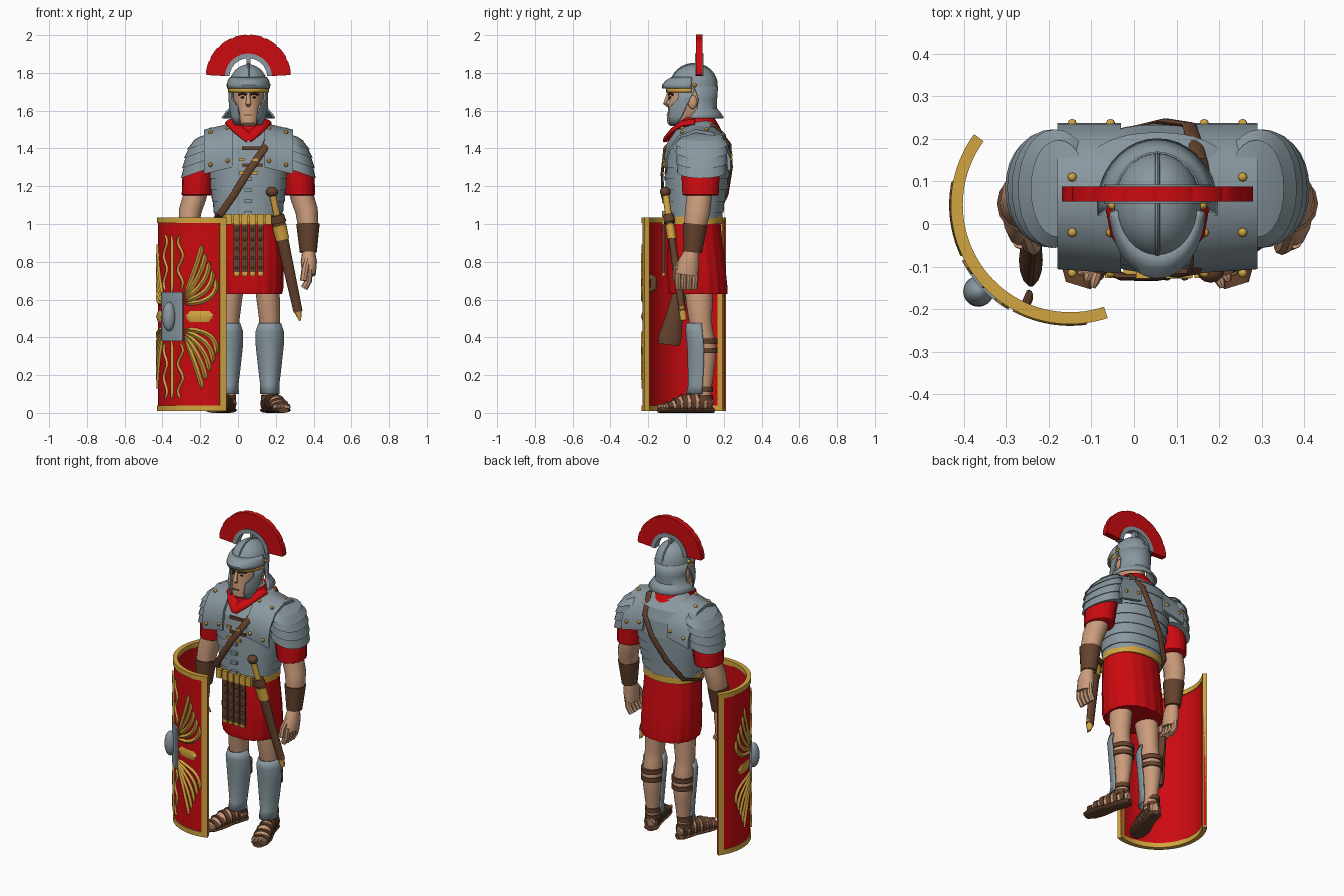
import bpy, bmesh, math
from mathutils import Vector as V, Matrix
CX, BOTH = 0.055, (1, -1)            # body's mirror axis, both sides
def mat(name, *rgb):
    m = bpy.data.materials.new(name)
    m.diffuse_color = (*rgb, 1)
    return m
RED, STEEL, GOLD = mat("red cloth", .60, .003, .005), mat("steel grey", .25, .315, .35), mat("gold", .65, .375, .05)
BROWN, SKIN, DARK = mat("brown leather", .13, .055, .027), mat("skin", .60, .33, .20), mat("dark hair", .03, .016, .01)

# helpers: every shell is a list of rings, every ring a list of points
def skin(name, shells, m, sides=(1,), axis=CX, closed=True, solid=0, angle=40):
    bm = bmesh.new()
    for s in sides:
        for rings in shells:
            vs = [[bm.verts.new((axis + s * p[0], p[1], p[2])) for p in r] for r in rings]
            n = len(vs[0])
            for a, b in zip(vs, vs[1:]):
                for i in range(n if closed else n - 1):
                    bm.faces.new((a[i], a[(i + 1) % n], b[(i + 1) % n], b[i]))
            if closed:
                bm.faces.new(vs[0][::-1])
                bm.faces.new(vs[-1])
    bmesh.ops.recalc_face_normals(bm, faces=bm.faces)
    me = bpy.data.meshes.new(name)
    bm.to_mesh(me)
    bm.free()
    me.materials.append(m)
    me.shade_smooth()
    me.set_sharp_from_angle(angle=math.radians(angle))
    o = bpy.data.objects.new(name, me)
    bpy.context.collection.objects.link(o)
    if solid:
        mod = o.modifiers.new("thickness", 'SOLIDIFY')
        mod.thickness, mod.offset = solid, 0
def ell(x, y, z, rx, ry, a0=0, a1=360, n=28, e=1.0, pleat=0):
    out = []
    for i in range(n if a1 - a0 == 360 else n + 1):
        a = math.radians(a0 + (a1 - a0) * i / n)
        c, s, k = math.cos(a), math.sin(a), 1 + pleat * math.cos(18 * a)
        out.append((x + k * rx * math.copysign(abs(c) ** e, c), y + k * ry * math.copysign(abs(s) ** e, s), z))
    return out
def tube(pts, radii, ref=(0, 1, 0), n=14, turn=0, pivot=(0, 0, 0)):
    pts, rings, pv, R = [V(p) for p in pts], [], V(pivot), Matrix.Rotation(math.radians(turn), 3, 'Z')
    for i, p in enumerate(pts):
        t = (pts[min(i + 1, len(pts) - 1)] - pts[max(i - 1, 0)]).normalized()
        a = (p - V((0, .055, 1.28)) if ref == 'out' else V(ref)).cross(t).normalized()
        ra, rb = radii[i] if isinstance(radii, list) else radii
        ring = [p + a * ra * math.cos(q * math.tau / n) + t.cross(a) * rb * math.sin(q * math.tau / n) for q in range(n)]
        rings.append([R @ (q - pv) + pv for q in ring])
    return rings
def box(x, y, z, sx, sy, sz):
    return [[(x + i * sx / 2, y + j * sy / 2, z + k * sz / 2) for i, j in ((-1, -1), (1, -1), (1, 1), (-1, 1))] for k in (-1, 1)]
def ball(x, y, z, rx, ry, rz, n=12):
    return [ell(x, y, z + rz * math.sin(l), rx * math.cos(l), ry * math.cos(l), n=n) for l in (math.radians(-85 + 17 * i) for i in range(11))]
def prof(tab, z):
    for a, b in zip(tab, tab[1:]):
        if z <= b[0] + 1e-6:
            return [u + (v - u) * (z - a[0]) / (b[0] - a[0]) for u, v in zip(a, b)]
def bands(edges, fn, flare):      # stacked plates, each flared at its lower edge
    return [r for a, b in zip(edges, edges[1:]) for r in (fn(a, flare), fn(b, 0))]

# torso armour, belt, skirt
TORSO = [(1.0, .045, .17, .14), (1.1, .05, .185, .15), (1.2, .055, .2, .162), (1.3, .06, .21, .17),
         (1.4, .065, .215, .163), (1.47, .075, .19, .135), (1.52, .075, .13, .09), (1.56, .07, .07, .06)]
def torso_ring(z, f):
    _, y, rx, ry = prof(TORSO, z)
    return ell(0, y, z, rx + f, ry + f, n=40, e=.88)
skin("torso_armour", [bands([1.0, 1.06, 1.12, 1.18, 1.24, 1.3, 1.4, 1.47, 1.52, 1.56], torso_ring, .005)], STEEL)
skin("belt", [[ell(0, .045, z, .178, .149, n=40, e=.9) for z in (1.0, 1.04)]], GOLD)
skin("skirt", [[ell(.006, y, z, rx, ry, n=108, e=.9, pleat=p) for z, y, rx, ry, p in
     ((1.01, .045, .168, .138, .003), (.93, .047, .173, .143, .006), (.8, .054, .178, .152, .01), (.66, .062, .177, .158, .012), (.63, .064, .17, .155, .012))]], RED)
STRIPS = [-.062 + .042 * i for i in range(4)]
skin("apron_strips", [box(x, -.119, .875, .034, .014, .27) for x in STRIPS], BROWN)
skin("apron_studs", [ball(x, -.127, .77 + .05 * k, .009, .006, .009, 8) for x in STRIPS for k in range(5)], BROWN)
skin("apron_tips", [box(x, -.12, .735, .028, .016, .02) for x in STRIPS], GOLD)
skin("belt_plates", [box(x, -.116, 1.025, .036, .022, .055) for x in STRIPS + [-.105, .105]], GOLD)
skin("breast_clasps", [box(0, -.118, 1.06 + .06 * k, .04, .018, .018) for k in range(4)], STEEL)
skin("breast_buckles", [box(.035, -.121, z, .03, .014, .014) for z in (1.27, 1.34)], GOLD, BOTH)
skin("breast_straps", [box(.02, -.11, z, .11, .012, .018) for z in (1.31, 1.4)], BROWN)

# shoulder armour
ARC = [(-.112, 1.3), (-.116, 1.36), (-.1, 1.43), (-.05, 1.5), (.05, 1.535), (.14, 1.52), (.2, 1.46), (.235, 1.38), (.237, 1.32)]
def strap(y, z):
    yi, zi = .06 + (y - .06) * .9, 1.3 + (z - 1.3) * .93
    return [(.085, y, z), (.235, y + .01 * (y < 0), z - .035), (.235, yi, zi - .035), (.085, yi, zi)]
skin("shoulder_straps", [[strap(*p) for p in ARC]], STEEL, BOTH, angle=50)
skin("shoulder_studs", [ball(x, y, z - .23 * (x - .085), .011, .011, .011, 8) for x in (.11, .2) for y, z in ((-.115, 1.34), (-.02, 1.512), (.11, 1.526), (.236, 1.37))], GOLD, BOTH)
GUARD = [(1.28, .255, .093, .122), (1.36, .25, .09, .13), (1.42, .24, .078, .13), (1.455, .232, .056, .105), (1.465, .23, .03, .06)]
def guard_ring(z, f):
    _, x, rx, ry = prof(GUARD, z)
    return [(p[0], p[1], p[2] - .35 * (p[0] - .25)) for p in ell(x, .083, z, rx + f, ry + f, e=.95)]
skin("shoulder_guards", [bands([1.28, 1.33, 1.38, 1.42, 1.455, 1.465], guard_ring, .009)], STEEL, BOTH, angle=35)

# arms
skin("sleeves", [[ell(x, .077, z, rx, ry, n=54, pleat=.015) for z, x, rx, ry in
     ((1.15, .272, .072, .088), (1.155, .272, .08, .096), (1.24, .265, .084, .1), (1.34, .24, .08, .1))]], RED, BOTH)
skin("arms", [tube([(.265, .075, 1.25), (.285, .07, 1.14), (.308, .062, 1.07), (.315, .05, 1.0), (.316, .035, .85)],
     [(.064, .07), (.062, .068), (.06, .068), (.055, .062), (.036, .04)])], SKIN, BOTH)
skin("bracers", [tube([(.315, .048, 1.0), (.316, .042, .92), (.317, .036, .85)], [(.062, .067), (.053, .058), (.045, .05)])], BROWN, BOTH)
fingers = [tube([(.322, -.04 + .03 * k, .76), (.318, -.043 + .03 * k, .7), (.295, -.04 + .028 * k, .66)], (.019, .018), n=8) for k in range(4)]
skin("hands", [tube([(.318, .032, .86), (.32, .015, .8), (.32, .004, .73)], [(.033, .038), (.043, .056), (.036, .06)]),
     tube([(.312, -.02, .81), (.3, -.05, .76), (.292, -.055, .7)], (.019, .018), n=8)] + fingers, SKIN, BOTH)

# legs, greaves, sandals
skin("legs", [[ell(x, y, z, rx, ry) for z, x, y, rx, ry in
     ((.05, .108, .09, .036, .042), (.12, .108, .09, .038, .044), (.25, .108, .097, .05, .056), (.35, .108, .097, .06, .065),
      (.45, .108, .082, .054, .058), (.5, .107, .075, .056, .062), (.6, .1, .07, .062, .072), (.7, .088, .062, .064, .076))]], SKIN, BOTH, axis=.06)
skin("greaves", [[ell(.108, y, z, rx, ry, 175, 365, 20) for z, y, rx, ry in
     ((.1, .08, .048, .076), (.15, .083, .046, .066), (.25, .088, .058, .074), (.36, .088, .07, .077), (.43, .08, .07, .078), (.475, .077, .055, .072))]],
     STEEL, BOTH, axis=.06, closed=False, solid=.01)
skin("calf_straps", [[ell(.108, .097, z + d, .066, .071) for d in (-.014, .014)] for z in (.33, .38)], BROWN, BOTH, axis=.06)
TURN = dict(turn=17, pivot=(.115, .088, 0))
FOOT = [(.14, .045, .02, .03), (.12, .05, .036, .045), (.05, .055, .04, .05), (-.03, .048, .044, .042), (-.08, .036, .048, .026), (-.12, .028, .044, .018)]
toes = [tube([(.081 + .018 * k, y, .034) for y in (-.1, -.135 + .008 * k, -.15 + .01 * k)], [(.012, .014), (.012, .014), (.006, .008)], (0, 0, 1), 8, **TURN) for k in range(5)]
skin("feet", [tube([(.115, f[0], f[1]) for f in FOOT], [f[2:] for f in FOOT], (0, 0, 1), **TURN)] + toes, SKIN, BOTH)
skin("sandal_soles", [tube([(.115, y, .014) for y in (.15, .13, .03, -.06, -.12, -.155)],
     [(.02, .014), (.044, .014), (.042, .014), (.056, .014), (.052, .014), (.03, .014)], (0, 0, 1), **TURN)], BROWN, BOTH)
straps = [[ell(.112, .09, z + d, .046, .052) for d in (-.014, .014)] for z in (.08, .125)]
for y in (.115, .07, .025, -.02, -.06, -.1):
    k = prof([(-f[0],) + f[1:] for f in FOOT], -y)
    straps.append(tube([(.115, y + d, k[1]) for d in (.014, -.014)], (k[2] + .006, k[3] + .006), (0, 0, 1), **TURN))
skin("sandal_straps", straps, BROWN, BOTH)

# head and scarf
skin("neck", [[ell(0, .06, z, .06, .065) for z in (1.45, 1.62)]], SKIN)
skin("head", [[ell(0, y, z, rx, ry, e=.95) for z, y, rx, ry in
     ((1.52, -.055, .03, .03), (1.535, -.045, .05, .054), (1.56, -.01, .064, .09), (1.61, .02, .074, .115),
      (1.66, .03, .08, .122), (1.69, .032, .08, .122), (1.75, .04, .08, .12))]], SKIN)
skin("nose", [tube([(0, -.09, 1.7), (0, -.103, 1.66), (0, -.11, 1.638), (0, -.095, 1.625)], [(.008, .008), (.011, .01), (.015, .012), (.01, .008)], n=10)], SKIN)
skin("ears", [ball(.085, .035, 1.645, .014, .025, .036)], SKIN, BOTH)
skin("eyes", [ball(.03, -.083, 1.67, .011, .007, .005)], DARK, BOTH)
skin("brows", [tube([(.012, -.092, 1.686), (.034, -.084, 1.691), (.052, -.068, 1.684)], (.005, .006), (0, 0, 1), 8)], DARK, BOTH)
skin("mouth", [box(0, -.099, 1.578, .04, .008, .005)], BROWN)
skin("neck_scarf", [[ell(0, .06, z, rx, ry) for z, rx, ry in ((1.49, .12, .13), (1.53, .108, .11), (1.565, .085, .088), (1.555, .07, .07))]], RED)
skin("scarf_front", [tube([(.095, .05, 1.54), (.083, -.02, 1.53), (.05, -.068, 1.495), (0, -.1, 1.455), (-.004, -.1, 1.452)], (.03, .016), 'out')], RED, BOTH)

# helmet
skin("helmet_bowl", [[ell(0, .042, z, rx, ry, n=32) for z, rx, ry in
     ((1.715, .103, .125), (1.75, .101, .123), (1.785, .09, .11), (1.815, .07, .085), (1.835, .042, .052), (1.846, .01, .012))]], STEEL)
skin("helmet_ridge", [tube([(0, .042 - .12 * math.cos(a), 1.735 + .112 * math.sin(a)) for a in [math.pi * i / 16 for i in range(17)]], (.006, .006), (1, 0, 0), 8)], STEEL)
def helmet_arc(name, y, rows, m=STEEL, sides=(1,)):      # open curved sheets around the head
    skin(name, [[ell(0, y, z, rx, ry, a, b, 20) for z, rx, ry, a, b in rows]], m, sides, closed=False, solid=.01)
helmet_arc("neck_guard", .042, [(1.73, .101, .123, 0, 180), (1.66, .098, .118, 12, 168), (1.61, .1, .118, 8, 172), (1.59, .118, .135, 0, 180), (1.56, .138, .155, -8, 188)])
helmet_arc("helmet_peak", .042, [(z, rx, ry, 185, 355) for z, rx, ry in ((1.775, .094, .115), (1.757, .106, .145), (1.735, .109, .165), (1.718, .109, .163))])
helmet_arc("brow_band", .042, [(z, .104, .142, 185, 355) for z in (1.697, 1.72)], GOLD)
helmet_arc("cheek_guards", .03, [(1.715, .1, .13, -30, 8), (1.66, .1, .132, -33, -4), (1.62, .1, .138, -56, -12), (1.57, .095, .138, -60, -22), (1.525, .085, .13, -58, -38)], STEEL, BOTH)
skin("helmet_rivets", [ball(.105, .045, 1.735, .012, .012, .012, 8)], GOLD, BOTH)
def arch(r0, r1, y0, y1, n, jag=0):
    out = []
    for i in range(n + 1):
        a, R = math.radians(3 + 174 * i / n), r1 - jag * (i % 6 == 0)
        out.append([(r * math.cos(a), y, 1.777 + r * math.sin(a)) for r, y in ((r0, y0), (R, y0), (R, y1), (r0, y1))])
    return out
skin("crest", [arch(.118, .226, .053, .088, 48, .004)], RED, angle=25)
skin("crest_holder", [arch(.1, .125, .048, .093, 32)], STEEL)
skin("crest_post", [box(0, .07, 1.86, .02, .03, .05)], STEEL)

# baldric, sword and second sheath
skin("baldric", [tube([(.12, .05, 1.5), (.11, -.05, 1.46), (.085, -.112, 1.4), (-.005, -.126, 1.27), (-.08, -.125, 1.15), (-.15, -.09, 1.05), (-.185, .04, 1.0),
     (-.15, .16, 1.04), (-.07, .218, 1.16), (.02, .24, 1.3), (.075, .232, 1.42), (.1, .15, 1.525), (.12, .05, 1.5)], (.019, .008), 'out')], BROWN)
HILT, TIP = V((.18, -.11, 1.17)), V((.328, -.012, .49))
def blade(f0, f1, a0, a1, b=.02):
    return tube([HILT.lerp(TIP, f0), HILT.lerp(TIP, f1)], [(a0, b), (a1, b)])
skin("sword_pommel", [ball(*HILT, .032, .028, .027)], BROWN, axis=0)
skin("sword_grip", [blade(.03, .2, .018, .018, .018)], GOLD, axis=0)
skin("sword_guard", [blade(.18, .24, .036, .042, .03)], BROWN, axis=0)
skin("scabbard", [blade(.24, .93, .034, .024)], BROWN, axis=0)
skin("scabbard_mounts", [blade(.26, .37, .038, .036, .025), blade(.9, 1.0, .027, .006, .018)], GOLD, axis=0)
skin("hip_sheath", [tube([(-.235, -.03, .66), (-.24, -.06, .52), (-.242, -.085, .4), (-.242, -.09, .36)], [(.02, .035), (.024, .045), (.028, .062), (.022, .058)])], BROWN, axis=0)

# curved shield: s runs round the face, z up, r outwards
R, S0, S1, MS, MZ = .266, -.345, .327, .025, .51
def sh(s, z, r):
    a = math.radians(218) + s / R
    return (-.15 + r * math.cos(a), .045 + r * math.sin(a), z)
def panel(s0, s1, z0, z1, t, n=32, ti=None):
    q = [(z0, R - (ti or t)), (z0, R + t), (z1, R + t), (z1, R - (ti or t))]
    return [[sh(s0 + (s1 - s0) * i / n, z, r) for z, r in q] for i in range(n + 1)]
skin("shield_board", [panel(S0, S1, .02, 1.025, .008, 40)], RED, axis=0)
skin("shield_rim", [panel(S0, S1, .01, .04, .014, 40), panel(S0, S1, 1.005, 1.035, .014, 40),
     panel(S0, S0 + .034, .01, 1.035, .014, 4), panel(S1 - .034, S1, .01, 1.035, .014, 4)], GOLD, axis=0)
def ribbon(pts, w, sx=1, sz=1):      # raised ridge following a path on the shield face
    pts, rings = [(MS + sx * s, MZ + sz * z) for s, z in pts], []
    for i, p in enumerate(pts):
        q0, q1 = pts[max(i - 1, 0)], pts[min(i + 1, len(pts) - 1)]
        n = V((q0[1] - q1[1], q1[0] - q0[0])).normalized() * w * (1 if 0 < i < len(pts) - 1 else .3)
        rings.append([sh(p[0] + n.x, p[1] + n.y, R + .006), sh(p[0], p[1], R + .018), sh(p[0] - n.x, p[1] - n.y, R + .006)])
    return rings
def bez(a, b, c, n=10):
    return [tuple((1 - t) ** 2 * u + 2 * t * (1 - t) * v + t * t * w for u, v, w in zip(a, b, c)) for t in [i / n for i in range(n + 1)]]
deco = []
for sz in BOTH:
    for sx in BOTH:
        for k in range(5):      # wing feathers
            deco.append(ribbon(bez((.085, .068 + .012 * k), (.265 - .028 * k, .07 + .05 * k), (.25 - .018 * k, .2 + .045 * k)), .015, sx, sz))
        deco.append(ribbon([(.055 + .016 * math.sin(i * .9), .14 + .021 * i) for i in range(15)], .01, sx, sz))
    deco.append(ribbon([(0, .13 + .03 * i) for i in range(11)], .011, 1, sz))
    deco.append(ribbon([(.09 + .024 * i, 0) for i in range(7)], .035, sz))
skin("shield_emblem", deco, GOLD, axis=0)
skin("boss_plate", [panel(MS - .075, MS + .075, MZ - .13, MZ + .13, .02, 10, .004)], STEEL, axis=0)
skin("boss_dome", [ball(*sh(MS, MZ, R + .03), .036, .036, .078, 20)], STEEL, axis=0)
skin("shield_grip", [tube([sh(.13, z, R - d) for z, d in ((.65, .005), (.66, .03), (.71, .03), (.72, .005))], (.018, .01), (1, 0, 0), 10)], BROWN, axis=0)
